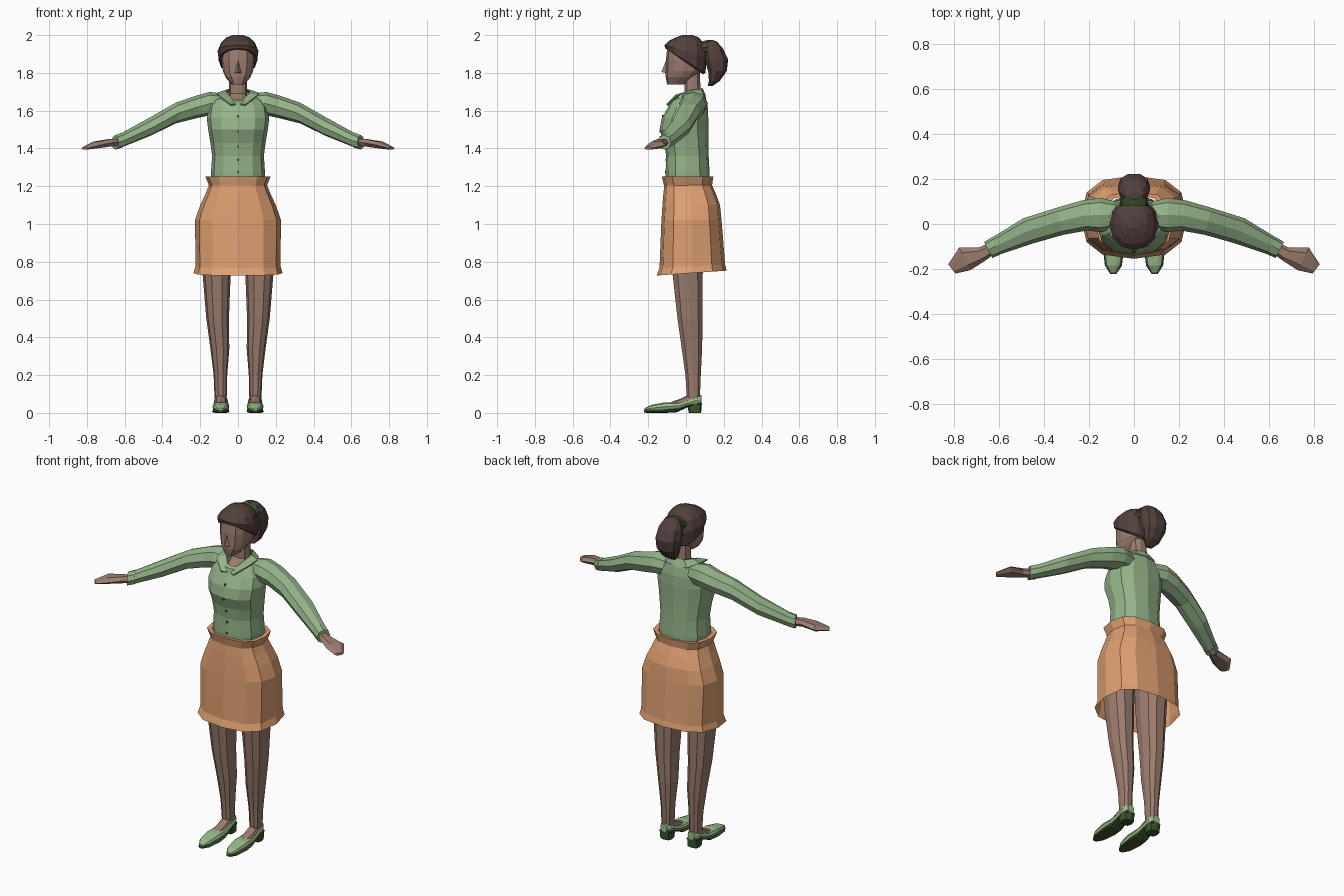
import bpy, bmesh, math
from mathutils import Vector


def material(name, r, g, b):
    m = bpy.data.materials.new(name)
    m.diffuse_color = (r, g, b, 1)
    return m


SHIRT = material("sage green", .30, .45, .25)
SHOE = material("shoe green", .32, .51, .26)
SKIRT = material("orange tan", .73, .35, .165)
SKIN = material("brown skin", .33, .205, .155)
HAIR = material("dark brown hair", .085, .052, .046)
DARK = material("dark green", .045, .09, .025)


def make(name, verts, faces, mat):
    bm = bmesh.new()
    vs = [bm.verts.new(v) for v in verts]
    for f in faces:
        bm.faces.new([vs[i] for i in f])
    bmesh.ops.recalc_face_normals(bm, faces=bm.faces)
    me = bpy.data.meshes.new(name)
    bm.to_mesh(me)
    bm.free()
    me.materials.append(mat)
    ob = bpy.data.objects.new(name, me)
    bpy.context.collection.objects.link(ob)
    return ob


def loft(name, rings, mat, caps=True):
    n = len(rings[0])
    faces = [(k * n + i, k * n + (i + 1) % n, (k + 1) * n + (i + 1) % n, (k + 1) * n + i)
             for k in range(len(rings) - 1) for i in range(n)]
    if caps:
        faces += [tuple(range(n)), tuple(range((len(rings) - 1) * n, len(rings) * n))]
    return make(name, [p for r in rings for p in r], faces, mat)


def unit_ring(n, e):
    for i in range(n):
        a = 2 * math.pi * i / n
        c, s = math.cos(a), math.sin(a)
        yield math.copysign(abs(c) ** e, c), math.copysign(abs(s) ** e, s)


def body(name, secs, mat, n=12, e=.85, caps=True):
    """Upright loft: sections are (z, centre x, half width, front y, back y, tilt)."""
    rings = []
    for z, cx, rx, yf, yb, tilt in secs:
        cy, ry = (yf + yb) / 2, (yb - yf) / 2
        rings.append([(cx + rx * c, cy + ry * s, z + tilt * (cy + ry * s))
                      for c, s in unit_ring(n, e)])
    return loft(name, rings, mat, caps)


def limb(name, secs, mat, n=8, e=.9):
    """Sideways loft: sections are (x, y, z, half width, half height)."""
    rings = []
    for k, (x, y, z, w, h) in enumerate(secs):
        a, b = secs[max(k - 1, 0)], secs[min(k + 1, len(secs) - 1)]
        side = Vector((a[1] - b[1], b[0] - a[0], 0)).normalized()
        rings.append([Vector((x, y, z)) + side * w * c + Vector((0, 0, h * s))
                      for c, s in unit_ring(n, e)])
    return loft(name, rings, mat)


# Shirt body
torso = [(1.20, 0, .14, -.105, .125, 0), (1.27, 0, .143, -.108, .125, 0),
         (1.36, 0, .137, -.105, .12, 0), (1.43, 0, .146, -.115, .118, 0),
         (1.50, 0, .158, -.14, .118, 0), (1.56, 0, .165, -.128, .118, 0),
         (1.62, 0, .155, -.095, .115, 0), (1.66, 0, .125, -.08, .105, .1),
         (1.685, 0, .065, -.062, .088, .4)]
body("shirt", torso, SHIRT, caps=False)

# Shirt buttons
for z in (1.275, 1.34, 1.41, 1.49, 1.57):
    for a, b in zip(torso, torso[1:]):
        if a[0] <= z < b[0]:
            y = a[3] + (b[3] - a[3]) * (z - a[0]) / (b[0] - a[0])
    limb("button", [(0, y - .004, z, .007, .007), (0, y + .004, z, .007, .007)], DARK, 6, 1)

# Collar: folded strip running from the back of the neck to the front points
inner = [(0, .09, 1.715), (.045, .08, 1.715), (.066, .03, 1.71), (.055, -.03, 1.69), (.004, -.085, 1.635)]
outer = [(0, .105, 1.68), (.07, .095, 1.68), (.112, .03, 1.695), (.105, -.055, 1.685), (.04, -.105, 1.635)]
for s in (-1, 1):
    pts = [(s * x, y, z) for x, y, z in inner + outer]
    collar = make("collar", pts, [(i, i + 1, i + 6, i + 5) for i in range(4)], SHIRT)
    collar.modifiers.new("thickness", 'SOLIDIFY').thickness = .008

# Neck
body("neck", [(1.60, 0, .055, -.07, .08, 0), (1.65, 0, .055, -.06, .085, 0),
              (1.69, 0, .047, -.01, .08, 0), (1.80, 0, .046, -.01, .075, 0)], SKIN, 10)

# Head with nose
body("head", [(1.738, 0, .034, -.1, .0, 0), (1.775, 0, .066, -.108, .04, -.05),
              (1.81, 0, .08, -.108, .085, 0), (1.87, 0, .088, -.106, .095, 0),
              (1.93, 0, .088, -.1, .095, 0), (1.97, 0, .06, -.06, .07, 0)], SKIN)
make("nose", [(-.02, -.1, 1.797), (.02, -.1, 1.797), (0, -.102, 1.875), (0, -.13, 1.805)],
     [(0, 1, 3), (1, 2, 3), (2, 0, 3)], SKIN)

# Hair cap, band and ponytail
body("hair", [(1.855, 0, .092, -.1, .09, -.7), (1.862, 0, .102, -.11, .102, -.62),
              (1.915, 0, .108, -.114, .112, -.28), (1.96, 0, .09, -.092, .1, -.1),
              (1.987, 0, .062, -.055, .068, 0), (2.0, 0, .028, -.02, .035, 0)], HAIR, 12, .9)
limb("hair_band", [(0, .075, 1.93, .062, .036), (0, .115, 1.938, .064, .038)], DARK, 10)
body("ponytail", [(1.73, 0, .022, .115, .14, 0), (1.757, 0, .05, .12, .18, 0),
                  (1.81, 0, .068, .115, .218, 0), (1.87, 0, .073, .095, .226, 0),
                  (1.93, 0, .066, .093, .198, 0), (1.965, 0, .045, .1, .165, 0),
                  (1.975, 0, .02, .11, .14, 0)], HAIR, 10)

# Skirt with flared waistband
body("skirt", [(.738, 0, .236, -.155, .215, .07), (.775, 0, .225, -.14, .207, .05),
               (.90, 0, .226, -.135, .198, 0), (1.02, 0, .228, -.13, .188, 0),
               (1.10, 0, .2, -.125, .18, 0), (1.16, 0, .172, -.12, .158, 0),
               (1.21, 0, .152, -.114, .136, 0)], SKIRT, 12, .75, False)
body("waistband", [(1.205, 0, .154, -.117, .138, 0), (1.252, 0, .173, -.128, .145, 0),
                   (1.25, 0, .145, -.108, .128, 0)], SKIRT, 12, .75, False)

for s in (-1, 1):
    # Sleeve and cuff
    limb("sleeve", [(s * .08, .04, 1.635, .06, .055), (s * .15, .04, 1.637, .076, .062),
                    (s * .22, .038, 1.62, .068, .06), (s * .33, .012, 1.587, .062, .055),
                    (s * .47, -.03, 1.513, .06, .049), (s * .62, -.1, 1.442, .041, .038)], SHIRT, 8)
    limb("cuff", [(s * .615, -.098, 1.444, .043, .04), (s * .65, -.116, 1.432, .04, .038)], SHIRT, 8)

    # Hand
    limb("hand", [(s * .63, -.107, 1.433, .026, .022), (s * .68, -.136, 1.43, .033, .022),
                  (s * .755, -.156, 1.418, .056, .02), (s * .812, -.2, 1.401, .026, .008)], SKIN, 6)

    # Leg
    body("leg", [(.04, s * .092, .03, .01, .072, 0), (.10, s * .092, .033, .002, .076, 0),
                 (.20, s * .093, .036, -.005, .08, 0), (.34, s * .096, .05, -.025, .088, 0),
                 (.50, s * .108, .06, -.048, .09, 0), (.73, s * .113, .074, -.074, .092, 0),
                 (.95, s * .115, .085, -.085, .1, 0)], SKIN, 10)

    # Instep, shoe upper, sole and heel
    limb("instep", [(s * .091, -.08, .04, .03, .017), (s * .091, -.03, .05, .032, .025),
                    (s * .092, .03, .07, .031, .034)], SKIN)
    limb("shoe", [(s * .092, -.219, .017, .014, .008), (s * .092, -.185, .025, .034, .018),
                  (s * .091, -.11, .033, .045, .024), (s * .09, -.04, .037, .043, .02),
                  (s * .09, .02, .055, .038, .02), (s * .091, .06, .068, .036, .026),
                  (s * .091, .083, .072, .022, .024)], SHOE, 10, .8)
    limb("sole", [(s * .092, -.222, .008, .014, .007), (s * .092, -.185, .008, .038, .008),
                  (s * .091, -.11, .008, .047, .008), (s * .09, -.05, .012, .043, .009),
                  (s * .09, .01, .038, .038, .008), (s * .091, .08, .048, .032, .008)], DARK, 8, .6)
    body("heel", [(0, s * .091, .034, .015, .08, 0), (.05, s * .091, .037, .005, .084, 0)], DARK, 8, .6)
